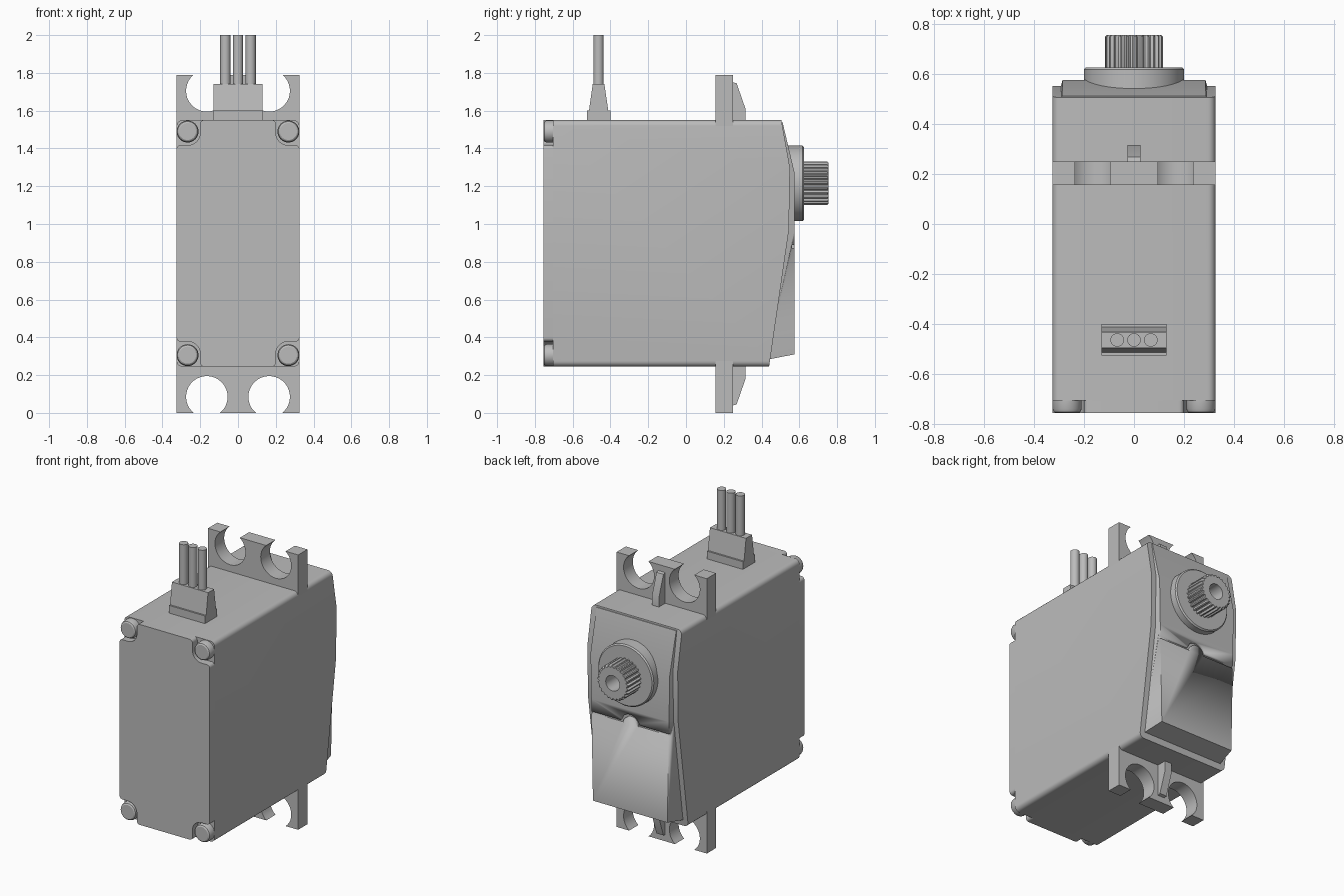
import bpy, bmesh
from math import sin, cos, pi, radians, asin, degrees

if "Cube" in bpy.data.objects:
    bpy.data.objects.remove(bpy.data.objects["Cube"])

grey = bpy.data.materials.new("plain_grey")
grey.use_nodes = True
grey.diffuse_color = (0.5, 0.5, 0.5, 1)
grey.node_tree.nodes["Principled BSDF"].inputs["Base Color"].default_value = (0.5, 0.5, 0.5, 1)


def loft(name, loops, round_y=0):
    """Skin equal-length loops of points and cap both ends."""
    bm = bmesh.new()
    rings = [[bm.verts.new(p) for p in loop] for loop in loops]
    n = len(rings[0])
    for a, b in zip(rings, rings[1:]):
        for i in range(n):
            j = (i + 1) % n
            bm.faces.new((a[i], a[j], b[j], b[i]))
    bm.faces.new(rings[0])
    bm.faces.new(rings[-1])
    if round_y:  # round only the edges that run front to back
        edges = [e for e in bm.edges
                 if abs((e.verts[0].co - e.verts[1].co).normalized().y) > 0.99]
        bmesh.ops.bevel(bm, geom=edges, offset=round_y, segments=5,
                        profile=0.5, affect='EDGES')
    bmesh.ops.recalc_face_normals(bm, faces=bm.faces)
    me = bpy.data.meshes.new(name)
    bm.to_mesh(me)
    bm.free()
    me.materials.append(grey)
    me.shade_smooth()
    me.set_sharp_from_angle(angle=radians(32))
    ob = bpy.data.objects.new(name, me)
    bpy.context.collection.objects.link(ob)
    return ob


def arc(cx, cz, r, a0, a1, n=10):
    angles = [radians(a0 + (a1 - a0) * i / n) for i in range(n + 1)]
    return [(cx + r * cos(a), cz + r * sin(a)) for a in angles]


def plate(name, outline, y0, y1):
    """Outline in x, z pushed along y."""
    return loft(name, [[(x, y, z) for x, z in outline] for y in (y0, y1)])


def across(name, profile, half, round_y=0):
    """Side profile in y, z pushed along x."""
    return loft(name, [[(x, y, z) for y, z in profile] for x in (-half, half)], round_y)


def turned(name, cx, cz, steps, n=48):
    """Round part about a y axis from (radius, y) steps."""
    return loft(name, [[(x, y, z) for x, z in arc(cx, cz, r, 0, 360, n)[:-1]]
                       for r, y in steps])


W, BOTTOM, TOP = 0.325, 0.245, 1.55
MID = (BOTTOM + TOP) / 2
HALF = TOP - MID

# Main case
across("case", [(-0.705, BOTTOM), (0.44, BOTTOM), (0.545, 0.97),
                (0.55, 1.3), (0.505, TOP), (-0.705, TOP)], W, 0.03)

# Front lid with four rounded corner notches
quarter = (arc(W - 0.02, 0.50, 0.02, 0, 90, 5)
           + arc(0.265, 0.585, 0.065, 270, 180, 8)
           + arc(0.18, HALF - 0.02, 0.02, 0, 90, 5))
upper = quarter + [(-x, z) for x, z in reversed(quarter)]
lid = upper + [(x, -z) for x, z in reversed(upper)]
plate("front_lid", [(x, MID + z) for x, z in lid], -0.755, -0.70)

# Corner screws
for sx in (-1, 1):
    for sz in (-1, 1):
        turned("corner_screw", sx * 0.267, MID + sz * 0.592,
               [(0.058, -0.70), (0.058, -0.738), (0.053, -0.75), (0.045, -0.755)], 32)

# Rear cover: sections of base and face depth, height and half width
sections = [(0.28, 0.42, 0.295, 0.31, 0.575, 0.268),
            (0.97, 0.535, 0.295, 0.97, 0.575, 0.28),
            (1.30, 0.54, 0.295, 1.27, 0.575, 0.285),
            (1.545, 0.49, 0.295, 1.54, 0.511, 0.287)]
cover = loft("rear_cover", [[(-wb, yb, zb), (wb, yb, zb), (wf, yf, zf), (-wf, yf, zf)]
                            for zb, yb, wb, zf, yf, wf in sections])

# Seam across the cover with an arch in the middle
seam = ([(-0.32, 0.873)] + arc(0, 0.873, 0.052, 180, 0, 16)
        + [(0.32, 0.873), (0.32, 0.89)] + arc(0, 0.873, 0.07, 14, 166, 16)
        + [(-0.32, 0.89)])
cutter = plate("seam_cutter", seam, 0.56, 0.62)
cutter.hide_render = True
cutter.hide_viewport = True
cutter.display_type = 'WIRE'
cut = cover.modifiers.new("seam", 'BOOLEAN')
cut.operation = 'DIFFERENCE'
cut.solver = 'EXACT'
cut.object = cutter

# Output boss and toothed hollow shaft
SHAFT_Z = 1.215
turned("output_boss", 0, SHAFT_Z, [(0.2, 0.535), (0.2, 0.617), (0.192, 0.625)], 64)
TEETH = 25


def shaft_ring(y, r_out, r_in):
    pts = []
    for i in range(TEETH * 4):
        r = r_out if i % 4 < 2 else r_in
        a = 2 * pi * i / (TEETH * 4)
        pts.append((r * cos(a), y, SHAFT_Z + r * sin(a)))
    return pts


loft("output_shaft", [shaft_ring(0.60, 0.115, 0.104), shaft_ring(0.748, 0.115, 0.104),
                      shaft_ring(0.755, 0.108, 0.1), shaft_ring(0.755, 0.05, 0.05),
                      shaft_ring(0.64, 0.05, 0.05)])

# Mounting ears with open slots, and their ribs
HOLE_R, HOLE_Z, HEIGHT = 0.11, 0.085, 1.79
dip = degrees(asin(HOLE_Z / HOLE_R))
ear = [(-W, 0.275), (-W, 0)]
for cx in (-0.165, 0.165):
    ear += arc(cx, HOLE_Z, HOLE_R, 180 + dip, -dip, 28)
ear += [(W, 0), (W, 0.275)]
rib = [(0.25, 0.04), (0.268, 0.045), (0.315, 0.18), (0.315, 0.26), (0.25, 0.26)]
for place in ("lower", "upper"):
    def flip(z):
        return z if place == "lower" else HEIGHT - z
    plate(place + "_mounting_ear", [(x, flip(z)) for x, z in ear], 0.155, 0.25)
    across(place + "_ear_rib", [(y, flip(z)) for y, z in rib], 0.025)

# Cable strain relief: foot and tapered block
across("cable_foot", [(-0.525, 1.54), (-0.40, 1.54), (-0.40, 1.6), (-0.525, 1.6)], 0.13)
across("cable_block", [(-0.515, 1.59), (-0.41, 1.59), (-0.432, 1.74), (-0.494, 1.74)], 0.13)

# Three wires
for x in (-0.067, 0, 0.067):
    ring = arc(x, -0.463, 0.027, 0, 360, 24)[:-1]
    loft("wire", [[(px, py, z) for px, py in ring] for z in (1.72, 2.0)])
